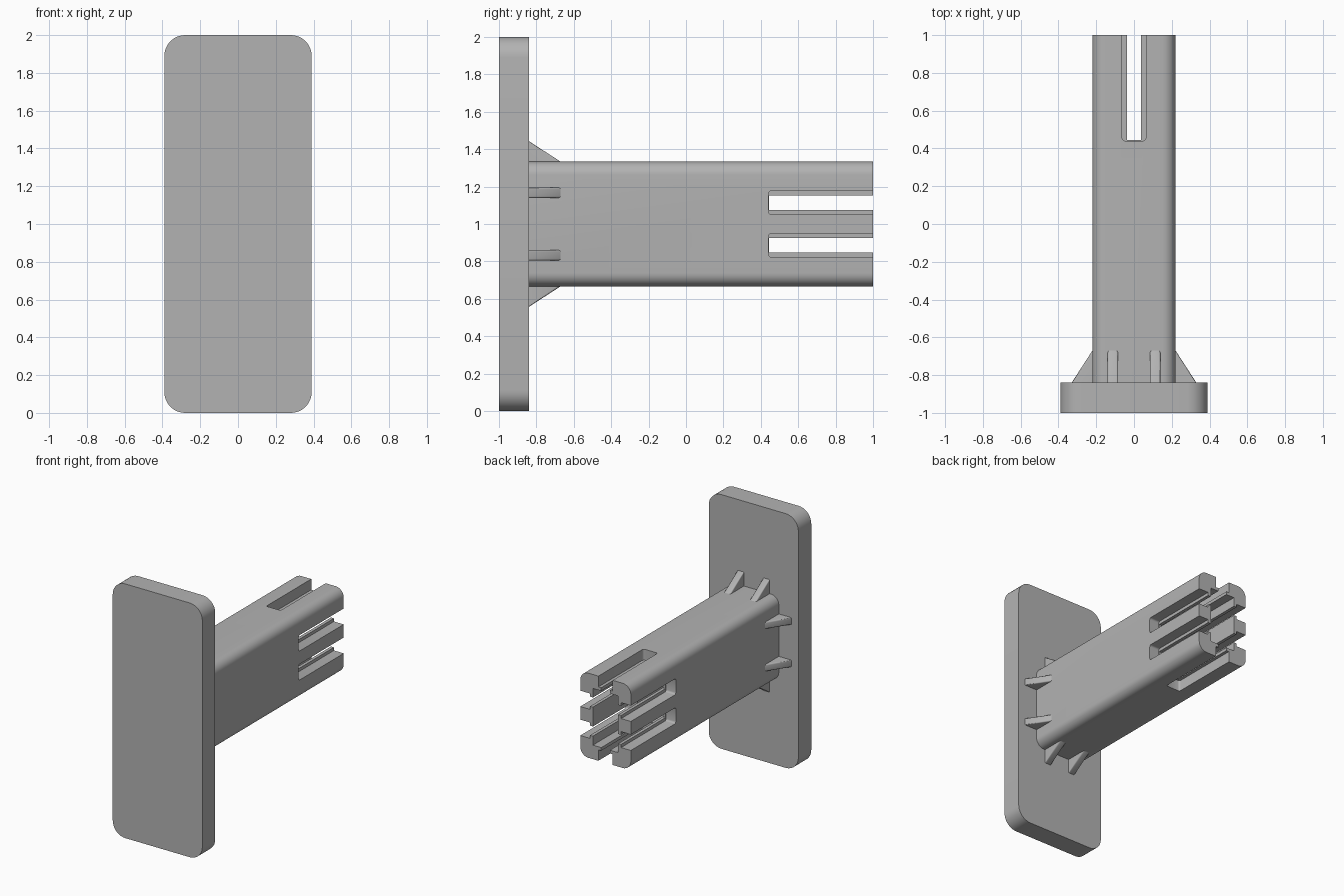
import bpy, bmesh, math
from mathutils import Vector

if "Cube" in bpy.data.objects:
    bpy.data.objects.remove(bpy.data.objects["Cube"], do_unlink=True)

grey = bpy.data.materials.new("plain grey")
grey.use_nodes = True
colour = (0.45, 0.45, 0.45, 1)
grey.diffuse_color = colour
grey.node_tree.nodes["Principled BSDF"].inputs["Base Color"].default_value = colour

MID = 1.0          # height of the tube axis
FRONT, JOIN, END = -1.0, -0.84, 1.0
HX, HZ = 0.22, 0.333   # half width and half height of the tube
SKIN, WALL = 0.085, 0.11


def add_object(name, bm):
    bmesh.ops.recalc_face_normals(bm, faces=bm.faces)
    mesh = bpy.data.meshes.new(name)
    bm.to_mesh(mesh)
    bm.free()
    mesh.materials.append(grey)
    obj = bpy.data.objects.new(name, mesh)
    bpy.context.collection.objects.link(obj)
    return obj


def block(name, low, high, radius=0, axis=1, segments=8):
    """Box between two corners, with the edges along one axis rounded."""
    low, high = Vector(low), Vector(high)
    bm = bmesh.new()
    bmesh.ops.create_cube(bm, size=1)
    for v in bm.verts:
        v.co = Vector([low[i] + (v.co[i] + 0.5) * (high[i] - low[i]) for i in range(3)])
    if radius:
        edges = [e for e in bm.edges
                 if abs((e.verts[0].co - e.verts[1].co).normalized()[axis]) > 0.9]
        bmesh.ops.bevel(bm, geom=edges, offset=radius, segments=segments,
                        profile=0.5, affect='EDGES')
    return add_object(name, bm)


def carve(target, cutter):
    cutter.hide_render = True
    mod = target.modifiers.new("cut", 'BOOLEAN')
    mod.operation, mod.solver, mod.object = 'DIFFERENCE', 'EXACT', cutter
    bpy.context.view_layer.objects.active = target
    bpy.ops.object.modifier_apply(modifier=mod.name)
    bpy.data.objects.remove(cutter, do_unlink=True)


def smooth(obj):
    bpy.ops.object.select_all(action='DESELECT')
    obj.select_set(True)
    bpy.context.view_layer.objects.active = obj
    bpy.ops.object.shade_smooth_by_angle(angle=math.radians(35))


# Base plate
smooth(block("base_plate", (-0.39, FRONT, 0), (0.39, JOIN, 2), 0.11))

# Hollow tube
tube = block("tube", (-HX, JOIN, MID - HZ), (HX, END, MID + HZ), 0.07)
carve(tube, block("cavity", (WALL - HX, JOIN + 0.02, MID - HZ + WALL),
                  (HX - WALL, END + 0.1, MID + HZ - WALL)))

# Stepped slots at the open end: wide in the outer skin, narrow right through
SLOT, WIDE, NARROW, OUT = 0.445, 0.0625, 0.038, 0.1
for side in (-1, 1):
    z = MID + side * 0.114
    carve(tube, block("side_slot", (-HX - OUT, SLOT, z - NARROW),
                      (HX + OUT, END + OUT, z + NARROW)))
    for face in (-1, 1):
        a, b = sorted((face * (HX - SKIN), face * (HX + OUT)))
        carve(tube, block("side_recess", (a, SLOT - 0.005, z - WIDE),
                          (b, END + OUT, z + WIDE), 0.015, 0, 3))
    a, b = sorted((side * (HZ - SKIN), side * (HZ + OUT)))
    carve(tube, block("end_recess", (-WIDE, SLOT - 0.005, MID + a),
                      (WIDE, END + OUT, MID + b), 0.015, 2, 3))
carve(tube, block("end_slot", (-NARROW, SLOT, MID - HZ - OUT),
                  (NARROW, END + OUT, MID + HZ + OUT)))
smooth(tube)


# Triangular ribs bracing the tube against the plate
def rib(name, place):
    bm = bmesh.new()
    profile = [(-0.02, JOIN - 0.01), (0.11, JOIN - 0.01), (0.11, JOIN),
               (0, -0.67), (-0.02, -0.67)]
    verts = [bm.verts.new(place(out, y, -0.028)) for out, y in profile]
    face = bm.faces.new(verts)
    new = bmesh.ops.extrude_face_region(bm, geom=[face])["geom"]
    for v in new:
        if isinstance(v, bmesh.types.BMVert):
            out, y = profile[[p.co for p in verts].index(v.co)]
            v.co = place(out, y, 0.028)
    # Soften the long sloping edges
    slopes = [e for e in bm.edges
              if abs(e.verts[0].co.y - e.verts[1].co.y) > 0.1
              and (e.verts[0].co - e.verts[1].co).length > 0.19]
    bmesh.ops.bevel(bm, geom=slopes, offset=0.01, segments=3, profile=0.5, affect='EDGES')
    smooth(add_object(name, bm))


for face in (-1, 1):
    for side in (-1, 1):
        label = ("right" if face < 0 else "left") + ("_lower" if side < 0 else "_upper")
        rib(label + "_side_rib", lambda out, y, w:
            Vector((face * (HX + out), y, MID + side * 0.167 + w)))
        label = ("bottom" if face < 0 else "top") + ("_right" if side < 0 else "_left")
        rib(label + "_rib", lambda out, y, w:
            Vector((side * 0.112 + w, y, MID + face * (HZ + out))))
